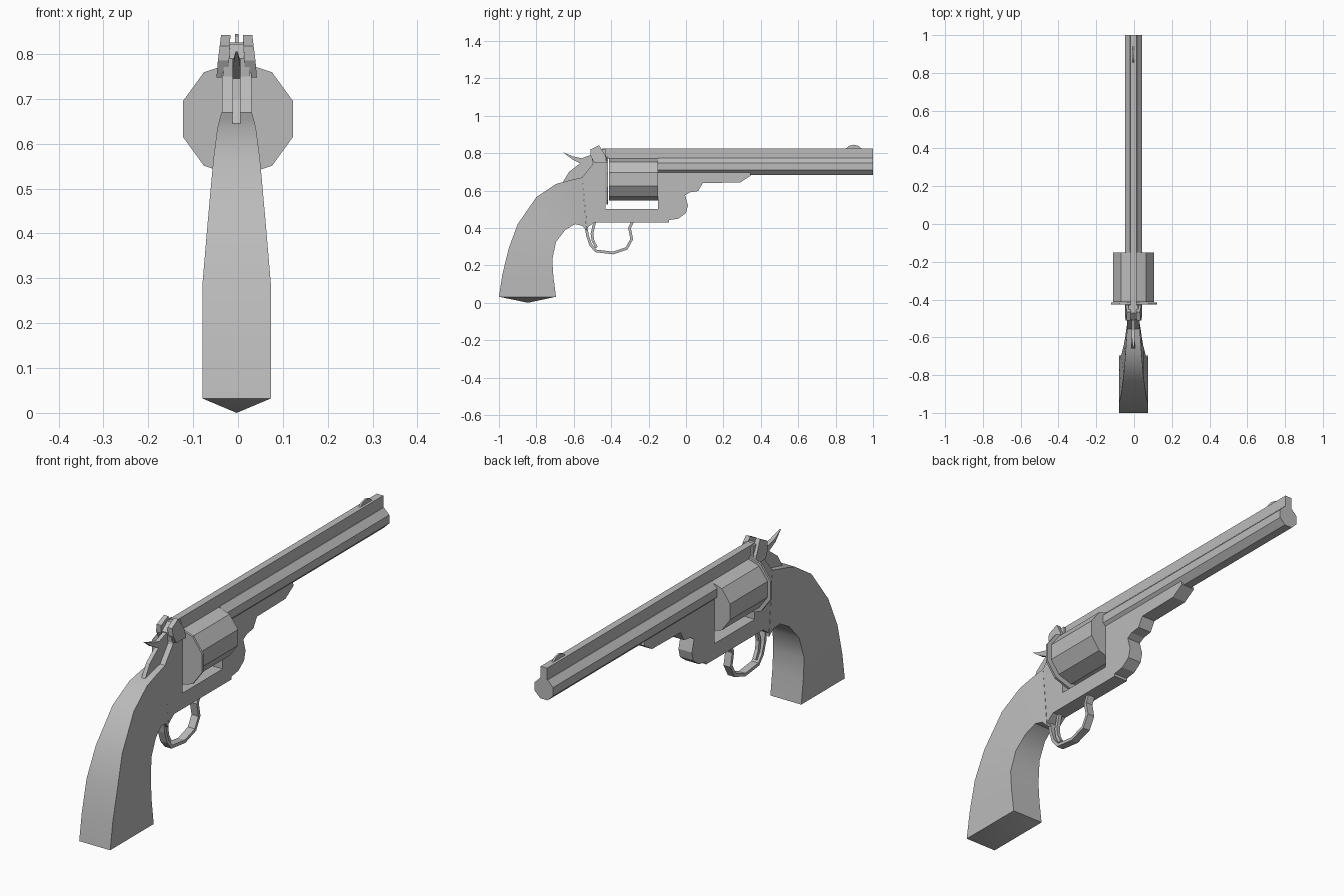
import bpy, bmesh, math
from mathutils import Matrix

if "Cube" in bpy.data.objects:
    bpy.data.objects.remove(bpy.data.objects["Cube"], do_unlink=True)

grey = bpy.data.materials.new("plain_grey")
grey.use_nodes = True
colour = (0.5, 0.5, 0.5, 1)
grey.diffuse_color = colour
grey.node_tree.nodes["Principled BSDF"].inputs["Base Color"].default_value = colour
MID = -0.003  # side offset of the body's centre plane


def finish(name, bm, x=MID, smooth=None):
    if bm.faces:
        bmesh.ops.recalc_face_normals(bm, faces=bm.faces)
    mesh = bpy.data.meshes.new(name)
    bm.to_mesh(mesh)
    bm.free()
    mesh.materials.append(grey)
    ob = bpy.data.objects.new(name, mesh)
    ob.location.x = x
    bpy.context.collection.objects.link(ob)
    if smooth:
        bpy.ops.object.select_all(action='DESELECT')
        ob.select_set(True)
        bpy.context.view_layer.objects.active = ob
        bpy.ops.object.shade_smooth_by_angle(angle=math.radians(smooth))
    return ob


def plate(name, outline, x0, x1, taper=None):
    """Side outline (y, z) extruded across x; taper(z) scales the x width."""
    bm = bmesh.new()
    face = bm.faces.new([bm.verts.new((x0, y, z)) for y, z in outline])
    out = bmesh.ops.extrude_face_region(bm, geom=[face])
    for v in out["geom"]:
        if isinstance(v, bmesh.types.BMVert):
            v.co.x = x1
    if taper:
        for v in bm.verts:
            v.co.x *= taper(v.co.z)
    return finish(name, bm)


def prism(name, sides, radius, z, y0, y1, x=MID, turn=0):
    """Regular prism lying along y."""
    bm = bmesh.new()
    bmesh.ops.create_cone(bm, cap_ends=True, segments=sides, radius1=radius,
                          radius2=radius, depth=y1 - y0)
    bm.transform(Matrix.Translation((0, (y0 + y1) / 2, z))
                 @ Matrix.Rotation(math.pi / 2, 4, 'X')
                 @ Matrix.Rotation(turn, 4, 'Z'))
    return finish(name, bm, x)


def strip(name, path, half, thick):
    """Flat band that follows a side path."""
    bm = bmesh.new()
    rows = [[bm.verts.new((s * half, y, z)) for s in (-1, 1)] for y, z in path]
    for a, b in zip(rows, rows[1:]):
        bm.faces.new((a[0], a[1], b[1], b[0]))
    ob = finish(name, bm)
    mod = ob.modifiers.new("thickness", 'SOLIDIFY')
    mod.thickness = thick
    mod.offset = 0
    mod.use_even_offset = True
    return ob


# Barrel with its top rib and sight
prism("barrel", 8, 0.045 / math.cos(math.pi / 8), 0.728, -0.15, 1.0, turn=math.pi / 8)
plate("top_rib", [(-0.45, 0.77), (1, 0.77), (1, 0.825), (-0.45, 0.825)], -0.016, 0.016)
plate("front_sight", [(0.85, 0.82), (0.87, 0.838), (0.895, 0.845), (0.92, 0.84), (0.945, 0.82)],
      -0.004, 0.004)

# Cylinder and rear flange
prism("cylinder", 10, 0.114, 0.66, -0.412, -0.15)
prism("cylinder_flange", 10, 0.129, 0.655, -0.426, -0.416, x=0)

# Frame with the cylinder window and the lug below the barrel
plate("frame", [(-0.555, 0.67), (-0.5, 0.74), (-0.49, 0.775), (-0.43, 0.775),
                (-0.43, 0.5), (-0.15, 0.5), (-0.15, 0.7), (0.34, 0.7), (0.347, 0.68),
                (0.29, 0.643), (0.09, 0.64), (0.065, 0.597), (0.02, 0.59),
                (-0.005, 0.575), (0.01, 0.52), (0, 0.48), (-0.04, 0.45),
                (-0.09, 0.442), (-0.09, 0.43), (-0.49, 0.43), (-0.53, 0.4)], -0.033, 0.033)

# Grip: back point, front point and half width of each section
sections = [((-1, 0.032), (-0.695, 0.032), 0.076),
            ((-0.982, 0.15), (-0.709, 0.14), 0.076),
            ((-0.948, 0.29), (-0.715, 0.23), 0.076),
            ((-0.9, 0.42), (-0.695, 0.325), 0.065),
            ((-0.8, 0.565), (-0.645, 0.39), 0.052),
            ((-0.695, 0.635), (-0.593, 0.42), 0.043),
            ((-0.62, 0.655), (-0.555, 0.412), 0.038),
            ((-0.555, 0.67), (-0.53, 0.385), 0.0335)]
bm = bmesh.new()
rings = [[bm.verts.new((x, *p)) for x, p in ((-h, b), (h, b), (h, f), (-h, f))]
         for b, f, h in sections]
for lo, hi in zip(rings, rings[1:]):
    for i in range(4):
        j = (i + 1) % 4
        bm.faces.new((lo[i], lo[j], hi[j], hi[i]))
bm.faces.new(rings[-1])
tip = bm.verts.new((0, -0.845, 0))
for i in range(4):
    bm.faces.new((rings[0][i], rings[0][(i + 1) % 4], tip))
finish("grip", bm, smooth=30)


# Latch: cross block and two tapered ears
def narrow(z):
    return 1 - 0.22 * max(0, z - 0.76) / 0.08


plate("latch_block", [(-0.5, 0.75), (-0.505, 0.79), (-0.47, 0.822), (-0.43, 0.822),
                      (-0.425, 0.75)], -0.03, 0.03, narrow)
ear = [(-0.49, 0.748), (-0.51, 0.785), (-0.512, 0.818), (-0.465, 0.842),
       (-0.43, 0.785), (-0.425, 0.748)]
for side, s in (("right", -1), ("left", 1)):
    plate("latch_ear_" + side, ear, s * 0.018, s * 0.045, narrow)

# Hammer body and spur narrowing to its tip
plate("hammer", [(-0.66, 0.643), (-0.625, 0.7), (-0.566, 0.745), (-0.61, 0.768),
                 (-0.658, 0.805), (-0.605, 0.783), (-0.56, 0.772), (-0.51, 0.79),
                 (-0.46, 0.76), (-0.5, 0.66)], -0.009, 0.009,
      lambda z: 0.25 if z > 0.8 else 1)

# Trigger and its guard
strip("trigger_guard", [(-0.535, 0.41), (-0.527, 0.36), (-0.51, 0.31), (-0.482, 0.277),
                        (-0.39, 0.266), (-0.318, 0.29), (-0.29, 0.34), (-0.302, 0.4),
                        (-0.285, 0.435)], 0.017, 0.014)
strip("trigger", [(-0.487, 0.435), (-0.503, 0.37), (-0.497, 0.33), (-0.478, 0.295)], 0.008, 0.014)
